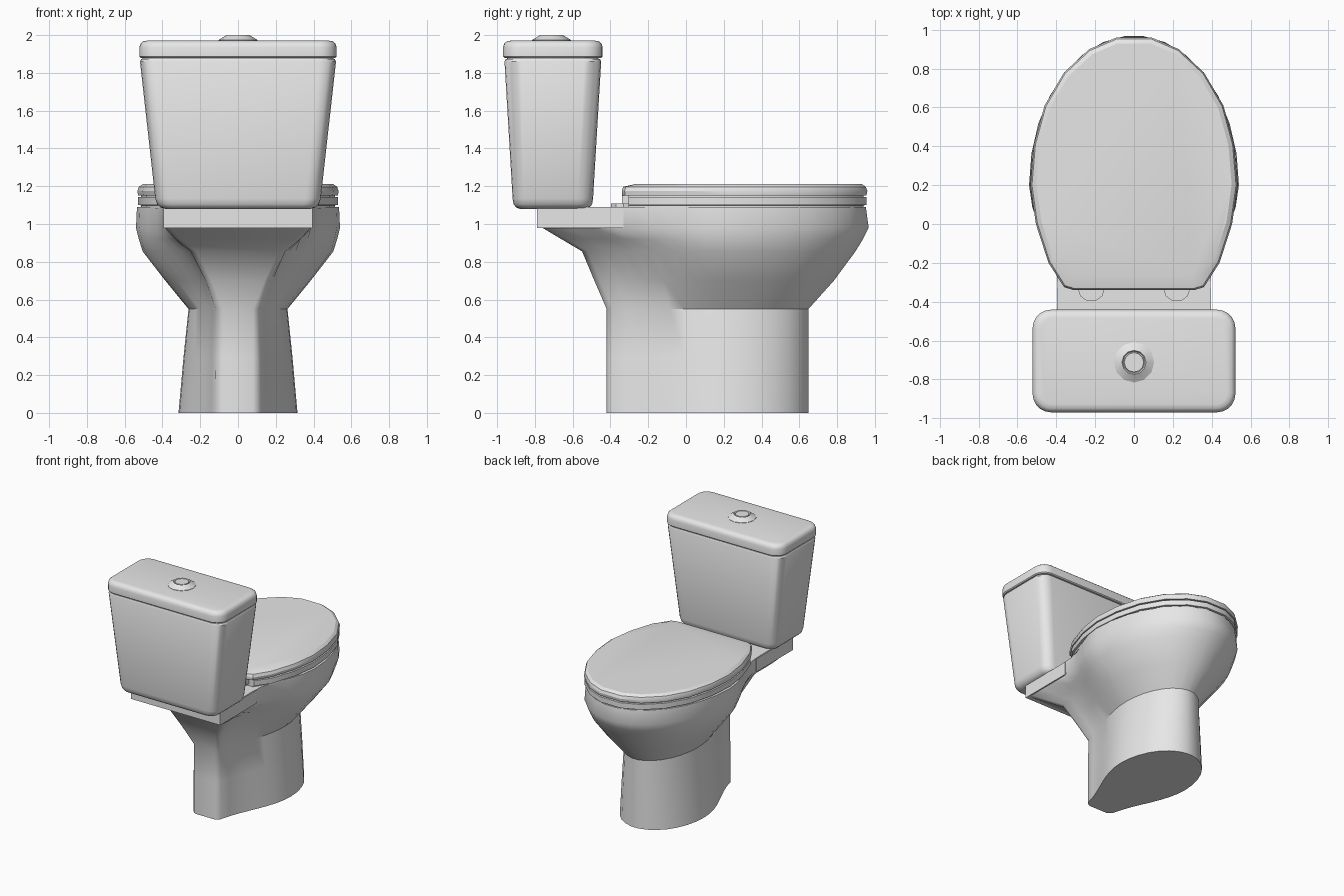
import bpy, bmesh, math

if "Cube" in bpy.data.objects:
    bpy.data.objects.remove(bpy.data.objects["Cube"])

mat = bpy.data.materials.new("light grey ceramic")
mat.diffuse_color = (0.8, 0.8, 0.8, 1)
mat.use_nodes = True
mat.node_tree.nodes["Principled BSDF"].inputs["Base Color"].default_value = mat.diffuse_color


def loft(name, rings, angle=35):
    """Skin a stack of closed rings (equal point counts) and cap both ends."""
    bm = bmesh.new()
    vs = [[bm.verts.new(p) for p in r] for r in rings]
    n = len(vs[0])
    for a, b in zip(vs, vs[1:]):
        for i in range(n):
            j = (i + 1) % n
            bm.faces.new((a[i], a[j], b[j], b[i]))
    bm.faces.new(vs[0][::-1])
    bm.faces.new(vs[-1])
    bmesh.ops.recalc_face_normals(bm, faces=bm.faces)
    me = bpy.data.meshes.new(name)
    bm.to_mesh(me)
    bm.free()
    me.materials.append(mat)
    ob = bpy.data.objects.new(name, me)
    bpy.context.collection.objects.link(ob)
    bpy.context.view_layer.objects.active = ob
    bpy.ops.object.select_all(action='DESELECT')
    ob.select_set(True)
    bpy.ops.object.shade_smooth_by_angle(angle=math.radians(angle))
    return ob


def mirrored(half, z):
    """Half outline running front to back, closed by its mirror image."""
    return [(x, y, z) for x, y in half] + [(-x, y, z) for x, y in half[::-1]]


def bowl_ring(z, yb, yf, hw, wb, yc, s_end):
    """Egg outline: round front, sides narrowing to width wb at the back."""
    half = []
    for i in range(8):                                    # front arc
        a = math.radians(5 + 85 * i / 7)
        half.append((hw * math.sin(a), yc + (yf - yc) * math.cos(a)))
    r = 0.03
    for i in range(1, 9):                                 # side run
        y = yc + (yb + r - yc) * i / 8
        s = min(1, (yc - y) / (yc - s_end))
        half.append((wb + (hw - wb) * (1 + math.cos(math.pi * s)) / 2, y))
    half.append((wb - r * 0.3, yb + r * 0.3))             # back corner
    half.append((wb - r, yb))
    return mirrored(half, z)


def round_rect(z, hx, hy, r, cy=-0.705, seg=5):
    pts = []
    for k, (sx, sy) in enumerate([(1, 1), (-1, 1), (-1, -1), (1, -1)]):
        for i in range(seg + 1):
            a = math.pi / 2 * (k + i / seg)
            pts.append((sx * (hx - r) + r * math.cos(a),
                        cy + sy * (hy - r) + r * math.sin(a), z))
    return pts


def circle(z, r, cx, cy, n):
    return [(cx + r * math.cos(2 * math.pi * i / n),
             cy + r * math.sin(2 * math.pi * i / n), z) for i in range(n)]


def box(name, hx, y0, y1, z0, z1):
    sq = [(-hx, y0), (hx, y0), (hx, y1), (-hx, y1)]
    return loft(name, [[(x, y, z) for x, y in sq] for z in (z0, z1)])


# pedestal and bowl
loft("bowl_and_pedestal", [bowl_ring(*r) for r in [
    (0.00, -0.42, 0.65, 0.315, 0.11, 0.22, -0.50),
    (0.30, -0.42, 0.65, 0.288, 0.11, 0.22, -0.50),
    (0.55, -0.42, 0.65, 0.262, 0.11, 0.22, -0.50),
    (0.70, -0.485, 0.785, 0.385, 0.17, 0.22, -0.48),
    (0.855, -0.55, 0.90, 0.505, 0.25, 0.21, -0.45),
    (0.92, -0.66, 0.94, 0.525, 0.33, 0.20, -0.40),
    (0.98, -0.76, 0.97, 0.54, 0.385, 0.20, -0.34),
    (1.09, -0.76, 0.955, 0.535, 0.39, 0.20, -0.34)]])

# shelf carrying the tank
box("tank_shelf", 0.395, -0.79, -0.33, 0.98, 1.086)

# seat and lid share one faceted outline
OUTLINE = [(0.09, 0.96), (0.23, 0.90), (0.36, 0.78), (0.46, 0.61), (0.515, 0.41),
           (0.533, 0.2), (0.505, 0.0), (0.44, -0.2), (0.36, -0.325), (0.31, -0.34)]


def seat_ring(z, inset, back=-1):
    return mirrored([(x * (1 - inset / 0.53), max(back, 0.3 + (y - 0.3) * (1 - inset / 0.65)))
                     for x, y in OUTLINE], z)


loft("seat", [seat_ring(1.08, 0.02, -0.305), seat_ring(1.099, 0.02, -0.305),
              seat_ring(1.1, 0.004, -0.305), seat_ring(1.142, 0.004, -0.305),
              seat_ring(1.143, 0.02, -0.305), seat_ring(1.16, 0.02, -0.305)], 30)
loft("seat_lid", [seat_ring(1.152, 0.004), seat_ring(1.175, 0.0), seat_ring(1.197, 0.008),
                  seat_ring(1.212, 0.03, -0.265)], 30)
box("lid_back_edge", 0.31, -0.34, -0.30, 1.105, 1.17)

# hinges
for side, x in (("left", -0.22), ("right", 0.22)):
    loft(side + "_hinge", [circle(z, 0.07, x, -0.33, 10) for z in (1.07, 1.108)])

# tank: rounded bottom edge, tapered walls
loft("tank", [round_rect(*r) for r in [
    (1.08, 0.385, 0.175, 0.05), (1.088, 0.41, 0.195, 0.065), (1.105, 0.428, 0.208, 0.075),
    (1.135, 0.438, 0.213, 0.08), (1.86, 0.519, 0.256, 0.09), (1.873, 0.512, 0.25, 0.085)]])
loft("tank_neck", [round_rect(z, 0.505, 0.243, 0.08) for z in (1.865, 1.89)])

# tank lid: rounded top edge
loft("tank_lid", [round_rect(*r) for r in [
    (1.88, 0.515, 0.257, 0.09), (1.887, 0.522, 0.264, 0.095), (1.935, 0.522, 0.264, 0.095),
    (1.955, 0.516, 0.258, 0.09), (1.967, 0.502, 0.244, 0.08), (1.971, 0.48, 0.222, 0.06)]])

# flush button with a raised collar
loft("flush_button", [circle(z, r, 0, -0.712, 12) for z, r in [
    (1.96, 0.104), (1.974, 0.104), (1.985, 0.085), (2.0, 0.062),
    (1.99, 0.056), (1.99, 0.052), (1.998, 0.05)]])
